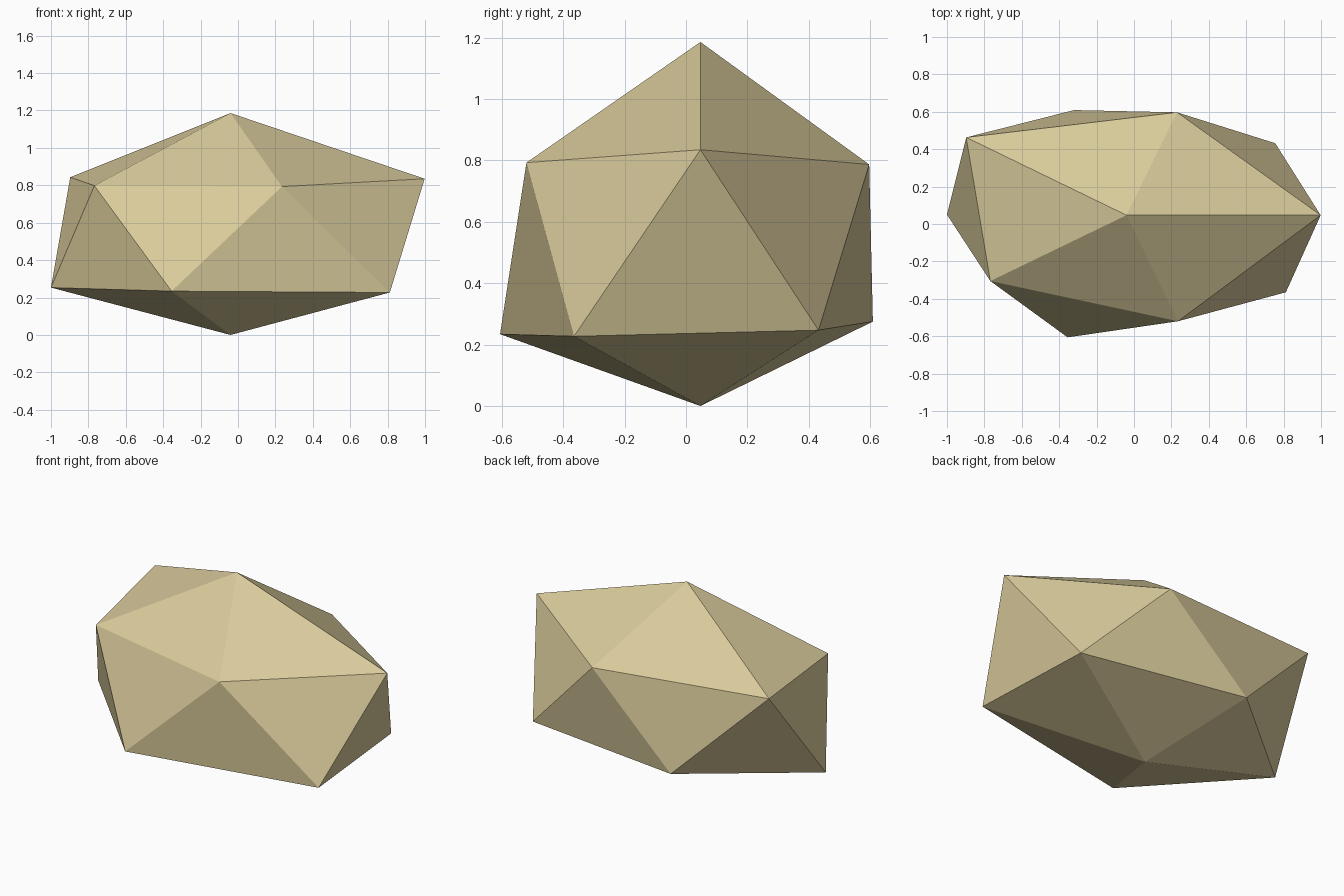
import bpy
import bmesh
from mathutils import Vector

cube = bpy.data.objects.get("Cube")
if cube:
    bpy.data.objects.remove(cube, do_unlink=True)

# Sandy stone colour
sand = bpy.data.materials.new("sand_stone")
sand.use_nodes = True
colour = (0.70, 0.60, 0.33, 1.0)
sand.diffuse_color = colour
bsdf = sand.node_tree.nodes["Principled BSDF"]
bsdf.inputs["Base Color"].default_value = colour
bsdf.inputs["Roughness"].default_value = 0.9

# Peak, base and the two staggered rings, both counter-clockwise from +x
peak = Vector((-0.04, 0.047, 1.186))
base = Vector((-0.04, 0.047, 0.0))
upper_ring = [(0.998, 0.047, 0.835), (0.23, 0.597, 0.787), (-0.897, 0.463, 0.843),
              (-0.768, -0.305, 0.798), (0.235, -0.52, 0.793)]
lower_ring = [(0.755, 0.432, 0.247), (-0.32, 0.609, 0.275), (-1.0, 0.05, 0.253),
              (-0.355, -0.606, 0.234), (0.812, -0.365, 0.227)]

# Rock: a cap above, a zigzag belt and a cap below
bm = bmesh.new()
top, bottom = bm.verts.new(peak), bm.verts.new(base)
upper = [bm.verts.new(p) for p in upper_ring]
lower = [bm.verts.new(p) for p in lower_ring]
count = len(upper)
for i in range(count):
    j = (i + 1) % count
    bm.faces.new((top, upper[i], upper[j]))
    bm.faces.new((upper[i], lower[i], upper[j]))
    bm.faces.new((lower[i], lower[j], upper[j]))
    bm.faces.new((bottom, lower[j], lower[i]))
bmesh.ops.recalc_face_normals(bm, faces=bm.faces)

mesh = bpy.data.meshes.new("rock")
bm.to_mesh(mesh)
bm.free()
mesh.materials.append(sand)
rock = bpy.data.objects.new("rock", mesh)
bpy.context.collection.objects.link(rock)
